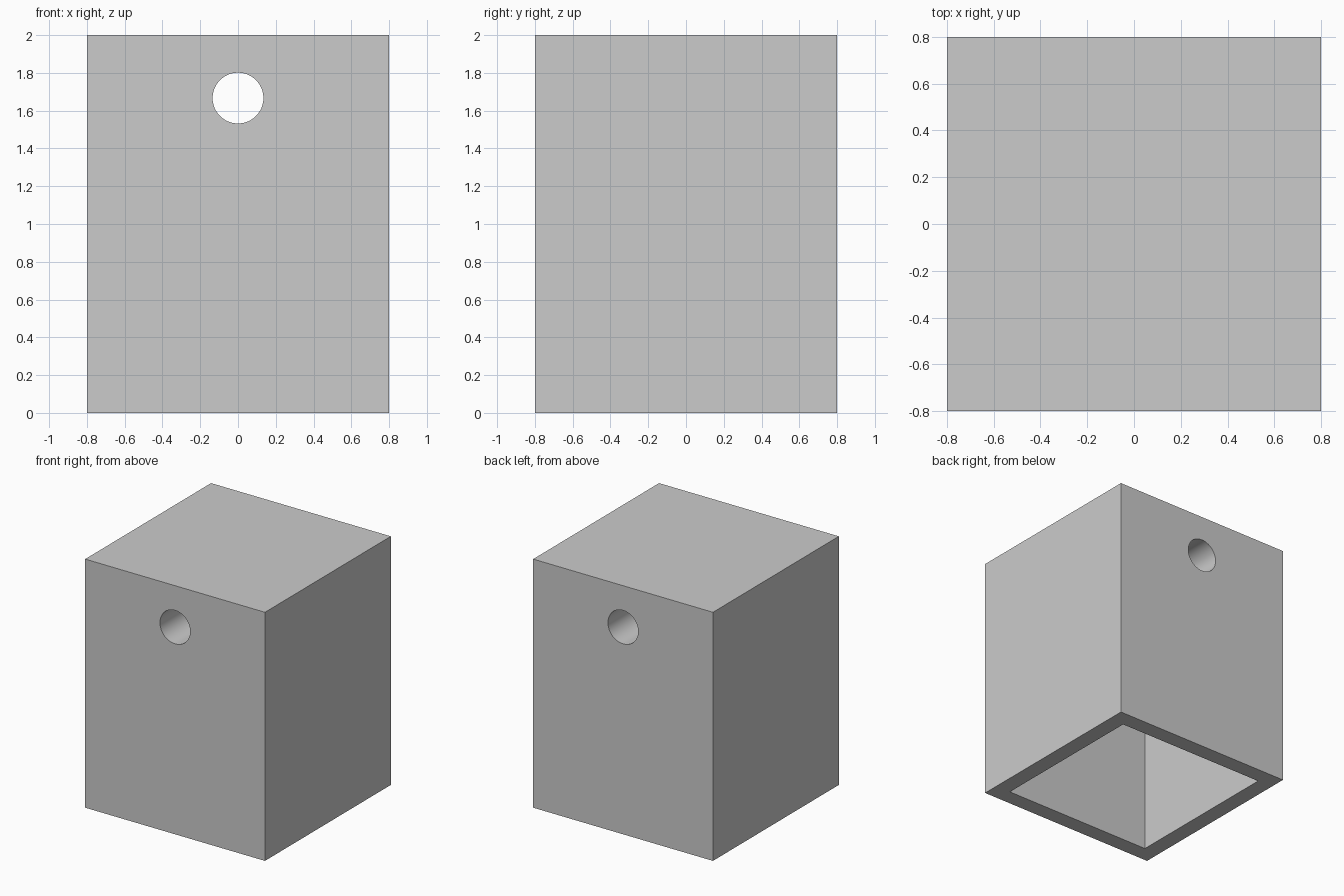
import bpy
import math

WIDTH, HEIGHT = 1.6, 2.0
WALL = 0.1333
CAVITY_TOP = 1.3333
HOLE_Z, HOLE_RADIUS = 1.6667, 0.1345

default_cube = bpy.data.objects.get("Cube")
if default_cube:
    bpy.data.objects.remove(default_cube, do_unlink=True)

# Single plain grey material
grey = bpy.data.materials.new("plain_grey")
grey.use_nodes = True
colour = (0.6, 0.6, 0.6, 1.0)
grey.diffuse_color = colour
grey.node_tree.nodes["Principled BSDF"].inputs["Base Color"].default_value = colour


def add_box(name, side, bottom, top):
    bpy.ops.mesh.primitive_cube_add(size=1, location=(0, 0, (bottom + top) / 2))
    box = bpy.context.object
    box.name = name
    box.scale = (side, side, top - bottom)
    bpy.ops.object.transform_apply(location=True, rotation=True, scale=True)
    box.data.materials.append(grey)
    return box


def cut(target, cutter):
    modifier = target.modifiers.new("cut_" + cutter.name, 'BOOLEAN')
    modifier.operation = 'DIFFERENCE'
    modifier.solver = 'EXACT'
    modifier.object = cutter
    bpy.context.view_layer.objects.active = target
    bpy.ops.object.modifier_apply(modifier=modifier.name)
    bpy.data.objects.remove(cutter, do_unlink=True)


# Block with a square socket open at the bottom
block = add_box("socket_block", WIDTH, 0, HEIGHT)
cut(block, add_box("socket_cavity", WIDTH - 2 * WALL, -0.5, CAVITY_TOP))

# Round hole through the solid upper part, front to back
bpy.ops.mesh.primitive_cylinder_add(
    vertices=64, radius=HOLE_RADIUS, depth=WIDTH * 2,
    location=(0, 0, HOLE_Z), rotation=(math.pi / 2, 0, 0))
hole = bpy.context.object
hole.name = "cross_hole"
hole.data.materials.append(grey)
cut(block, hole)

# Smooth hole wall, crisp box edges
bpy.ops.object.select_all(action='DESELECT')
block.select_set(True)
bpy.context.view_layer.objects.active = block
bpy.ops.object.shade_smooth_by_angle(angle=math.radians(30))
